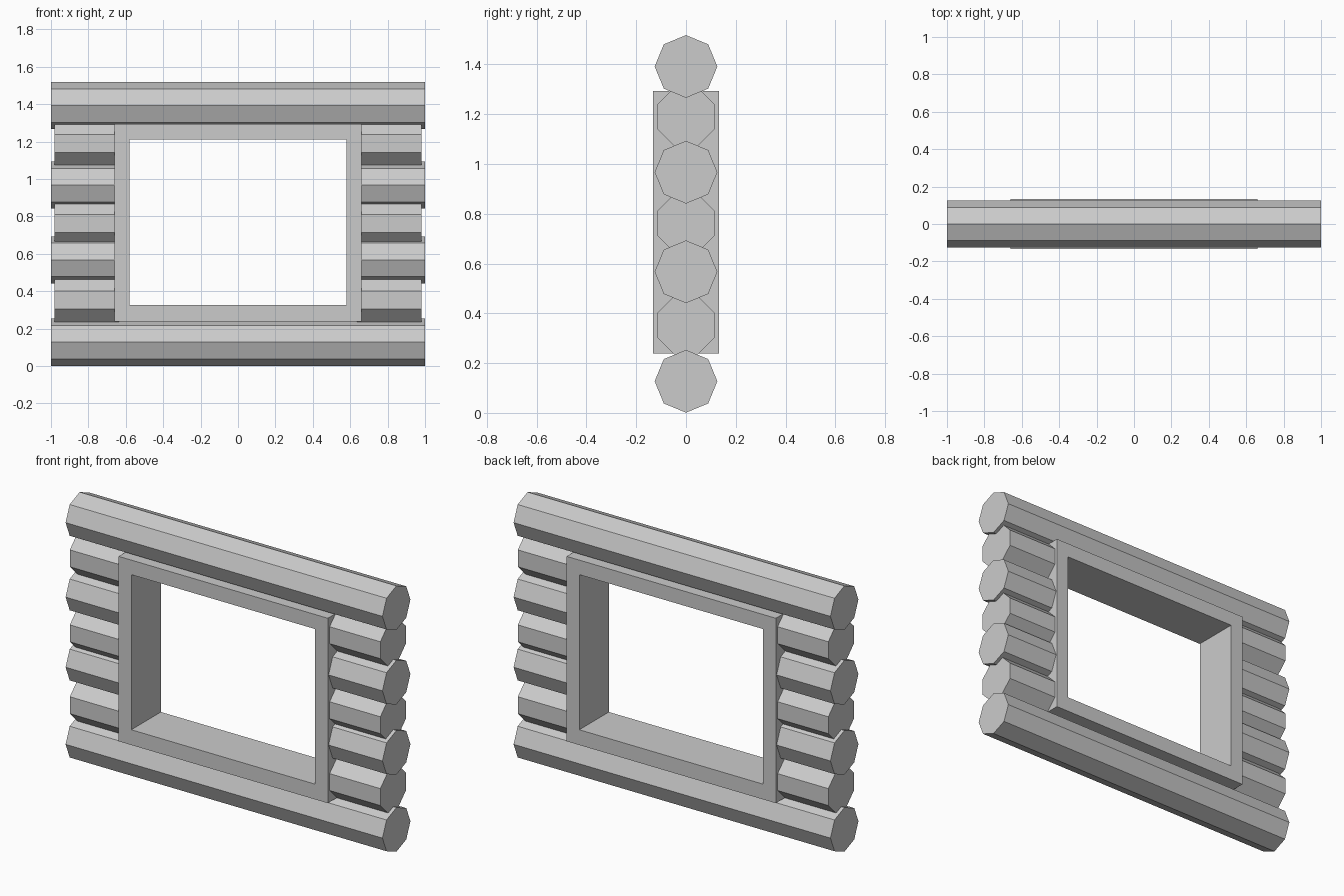
import bpy
import bmesh
from math import pi
from mathutils import Matrix

cube = bpy.data.objects.get("Cube")
if cube:
    bpy.data.objects.remove(cube, do_unlink=True)

grey = bpy.data.materials.new("plain grey")
grey.use_nodes = True
grey.diffuse_color = (0.6, 0.6, 0.6, 1)
grey.node_tree.nodes["Principled BSDF"].inputs["Base Color"].default_value = grey.diffuse_color


def add_object(name, bm):
    mesh = bpy.data.meshes.new(name)
    bmesh.ops.recalc_face_normals(bm, faces=bm.faces)
    bm.to_mesh(mesh)
    bm.free()
    mesh.materials.append(grey)
    obj = bpy.data.objects.new(name, mesh)
    bpy.context.scene.collection.objects.link(obj)
    return obj


def add_log(name, x0, x1, z, radius, turn):
    """Eight-sided log lying along x, turned about its own axis."""
    bm = bmesh.new()
    bmesh.ops.create_cone(
        bm, cap_ends=True, segments=8, radius1=radius, radius2=radius, depth=x1 - x0,
        matrix=Matrix.Translation(((x0 + x1) / 2, 0, z))
        @ Matrix.Rotation(pi / 2, 4, "Y") @ Matrix.Rotation(turn, 4, "Z"))
    add_object(name, bm)


# Full-length logs above and below the window
LOG_R = 0.126
add_log("bottom_log", -1, 1, 0.127, LOG_R, 0)
add_log("top_log", -1, 1, 1.392, LOG_R, 0)

# Short logs either side: thick ones corner-up, thin ones flat-up
INNER = 0.635
for side, sign in (("left", 1), ("right", -1)):
    for i, z in enumerate((0.567, 0.967)):
        a, b = sorted((sign * INNER, sign))
        add_log(f"{side}_thick_log_{i + 1}", a, b, z, LOG_R, 0)
    for i, z in enumerate((0.352, 0.762, 1.19)):
        a, b = sorted((sign * INNER, sign * 0.98))
        add_log(f"{side}_thin_log_{i + 1}", a, b, z, LOG_R, pi / 8)

# Window frame: rectangular ring extruded through the wall
DEPTH = 0.133
bm = bmesh.new()
rings = []
for half, low, high in ((0.66, 0.238, 1.293), (0.58, 0.325, 1.21)):
    corners = ((-half, low), (half, low), (half, high), (-half, high))
    rings.append([bm.verts.new((x, -DEPTH, z)) for x, z in corners])
outer, inner = rings
for i in range(4):
    j = (i + 1) % 4
    bm.faces.new((outer[i], outer[j], inner[j], inner[i]))
extruded = bmesh.ops.extrude_face_region(bm, geom=bm.faces[:], use_keep_orig=True)
moved = [v for v in extruded["geom"] if isinstance(v, bmesh.types.BMVert)]
bmesh.ops.translate(bm, verts=moved, vec=(0, 2 * DEPTH, 0))
add_object("window_frame", bm)
